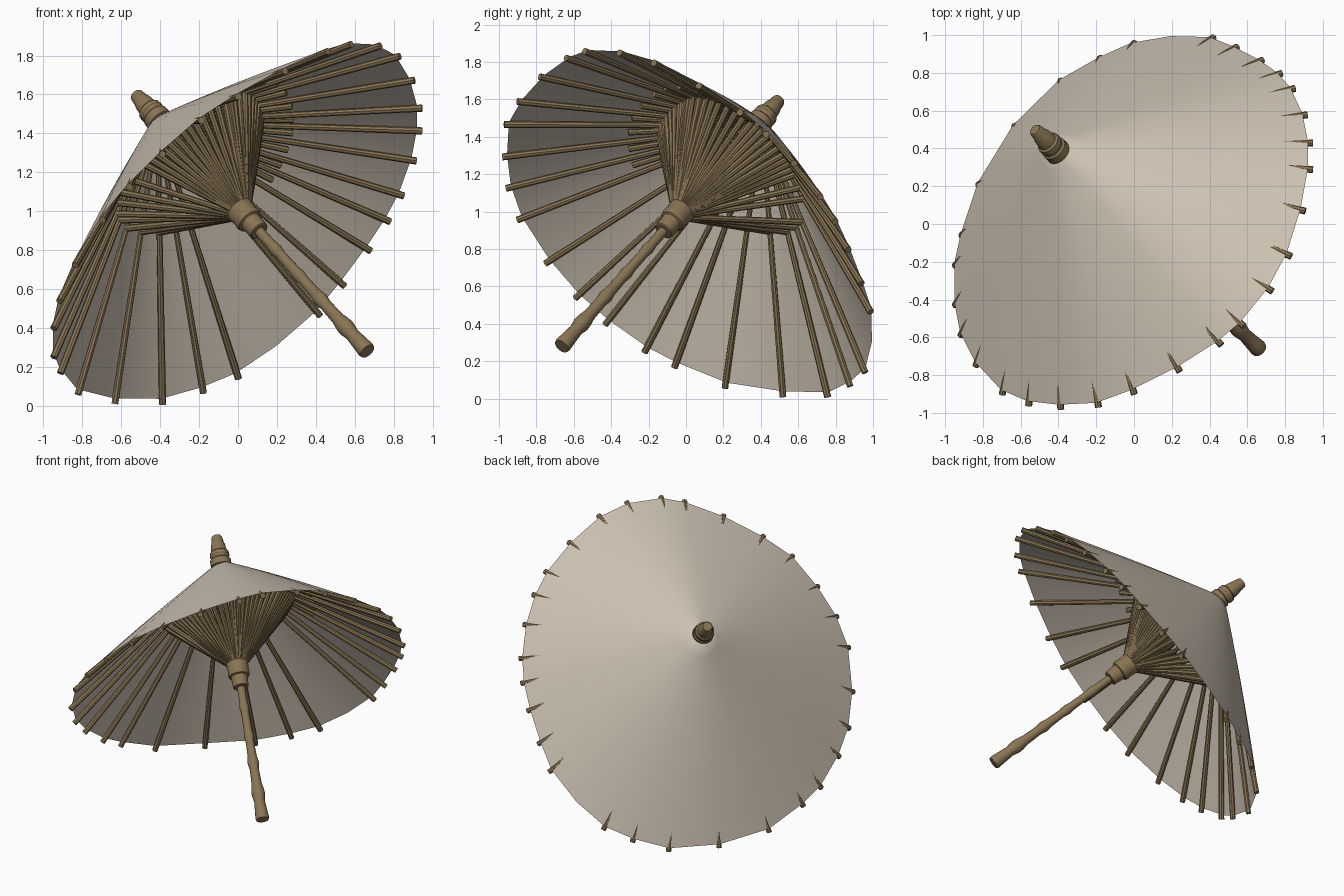
import bpy, bmesh, math
from mathutils import Vector

if "Cube" in bpy.data.objects:
    bpy.data.objects.remove(bpy.data.objects["Cube"])


def material(name, rgb):
    m = bpy.data.materials.new(name)
    m.diffuse_color = (*rgb, 1)
    m.use_nodes = True
    m.node_tree.nodes["Principled BSDF"].inputs["Base Color"].default_value = m.diffuse_color
    return m


CLOTH = material("cream_paper", (0.61, 0.54, 0.45))
WOOD = material("bamboo_brown", (0.25, 0.175, 0.088))

# Tilted pole axis
BOTTOM = Vector((0.665, -0.665, 0.28))
TOP = Vector((-0.525, 0.50, 1.60))
AXIS = (TOP - BOTTOM).normalized()
LENGTH = (TOP - BOTTOM).length
NORMAL = Vector((-0.57, 0.50, 0.65)).normalized()   # canopy direction
APEX = Vector((-0.425, 0.415, 1.472))


def on_axis(d):
    return BOTTOM + AXIS * d


def finish(bm, name, mat, angle=40):
    bmesh.ops.recalc_face_normals(bm, faces=bm.faces[:])
    me = bpy.data.meshes.new(name)
    bm.to_mesh(me)
    bm.free()
    ob = bpy.data.objects.new(name, me)
    bpy.context.collection.objects.link(ob)
    me.materials.append(mat)
    bpy.ops.object.select_all(action='DESELECT')
    ob.select_set(True)
    bpy.context.view_layer.objects.active = ob
    bpy.ops.object.shade_smooth_by_angle(angle=math.radians(angle))
    return ob


def tube(bm, rings, sides):
    """Capped tube through (centre, radius) rings along one straight line."""
    d = (rings[-1][0] - rings[0][0]).normalized()
    q = d.to_track_quat('Z', 'Y')
    loops = []
    for c, r in rings:
        loops.append([bm.verts.new(c + q @ Vector((r * math.cos(2 * math.pi * k / sides),
                                                   r * math.sin(2 * math.pi * k / sides), 0)))
                      for k in range(sides)])
    for a, b in zip(loops, loops[1:]):
        for k in range(sides):
            j = (k + 1) % sides
            bm.faces.new((a[k], a[j], b[j], b[k]))
    bm.faces.new(loops[0][::-1])
    bm.faces.new(loops[-1])


def lathe(name, profile):
    bm = bmesh.new()
    tube(bm, [(on_axis(d), r) for d, r in profile], 20)
    return finish(bm, name, WOOD, 35)


# Rib tips seen from the top, going round the rim
TIPS = [(0.42, 0.99), (0.545, 0.94), (0.68, 0.87), (0.78, 0.80), (0.85, 0.72), (0.915, 0.58),
        (0.945, 0.43), (0.945, 0.29), (0.905, 0.07), (0.83, -0.17), (0.73, -0.355),
        (0.58, -0.54), (0.46, -0.64), (0.24, -0.78), (0.0, -0.90), (-0.19, -0.97),
        (-0.39, -0.98), (-0.56, -0.96), (-0.70, -0.90), (-0.84, -0.75), (-0.92, -0.59),
        (-0.95, -0.43), (-0.95, -0.22), (-0.915, -0.06), (-0.825, 0.21), (-0.635, 0.52),
        (-0.39, 0.76), (-0.18, 0.88), (0.0, 0.96)]


def tip_point(x, y):
    s = (x - y) / math.sqrt(2)
    u = (x + y) / math.sqrt(2)
    warp = u * (0.01 + 0.1 * s) if u > 0 else 0.14 * u
    return Vector((x, y, 0.955 + 1.14 * s + warp))


tips = [tip_point(x, y) for x, y in TIPS]

# Canopy: shallow cone with a slight bulge, draped over the ribs
rim = tips + [tip_point(0.21, 0.995)]
bm = bmesh.new()
apex = bm.verts.new(APEX + NORMAL * 0.012)
steps = 10
rows = []
for p in rim:
    edge = APEX.lerp(p, 0.988)
    rows.append([bm.verts.new(APEX.lerp(edge, i / steps)
                              + NORMAL * (0.013 + 0.012 * math.sin(math.pi * i / steps)))
                 for i in range(1, steps + 1)])
for k, a in enumerate(rows):
    b = rows[(k + 1) % len(rows)]
    bm.faces.new((apex, a[0], b[0]))
    for i in range(steps - 1):
        bm.faces.new((a[i], a[i + 1], b[i + 1], b[i]))
finish(bm, "canopy", CLOTH, 60)

# Short ribs fill the gaps on the upper half
fillers = [(a + b) / 2 for a, b in zip(tips, tips[1:]) if a.z + b.z > 1.7]

# Long ribs under the canopy
bm = bmesh.new()
for p in tips:
    start = APEX.lerp(p, 0.04) - NORMAL * 0.02
    tube(bm, [(start, 0.013), (p - NORMAL * 0.004, 0.0185)], 8)
for p in fillers:
    tube(bm, [(APEX.lerp(p, 0.06) - NORMAL * 0.022, 0.012),
              (APEX.lerp(p, 0.52) - NORMAL * 0.002, 0.017)], 8)
finish(bm, "ribs", WOOD)

# Struts from the sliding collar to the middle of each rib
bm = bmesh.new()
hub = on_axis(1.17)
for p in tips + fillers:
    joint = APEX.lerp(p, 0.39) - NORMAL * 0.015
    out = joint - hub
    out = (out - AXIS * out.dot(AXIS)).normalized()
    tube(bm, [(hub + out * 0.055, 0.015), (joint, 0.018)], 8)
finish(bm, "struts", WOOD)

# Bamboo pole with knuckles and a thicker grip
profile = [(0.0, 0.042), (0.015, 0.046), (0.06, 0.042), (0.14, 0.036), (0.19, 0.045),
           (0.22, 0.043), (0.27, 0.034), (0.38, 0.031), (0.43, 0.038), (0.47, 0.031),
           (0.58, 0.028), (0.63, 0.034), (0.67, 0.028), (0.80, 0.027), (0.84, 0.033),
           (0.88, 0.027), (1.3, 0.026), (1.9, 0.026)]
lathe("pole", profile)

# Sliding collar
lathe("collar", [(0.99, 0.045), (0.995, 0.052), (1.07, 0.056), (1.075, 0.068),
                 (1.095, 0.074), (1.11, 0.070), (1.18, 0.075), (1.205, 0.068)])

# Inner top hub holding the ribs
lathe("top_hub", [(1.78, 0.045), (1.79, 0.052), (1.90, 0.052)])

# Stepped finial
lathe("finial", [(1.895, 0.06), (1.90, 0.07), (1.945, 0.070), (1.955, 0.060), (1.965, 0.060),
                 (1.975, 0.066), (2.0, 0.064), (2.01, 0.053), (2.06, 0.047),
                 (2.07, 0.042), (LENGTH - 0.01, 0.036), (LENGTH, 0.030)])
